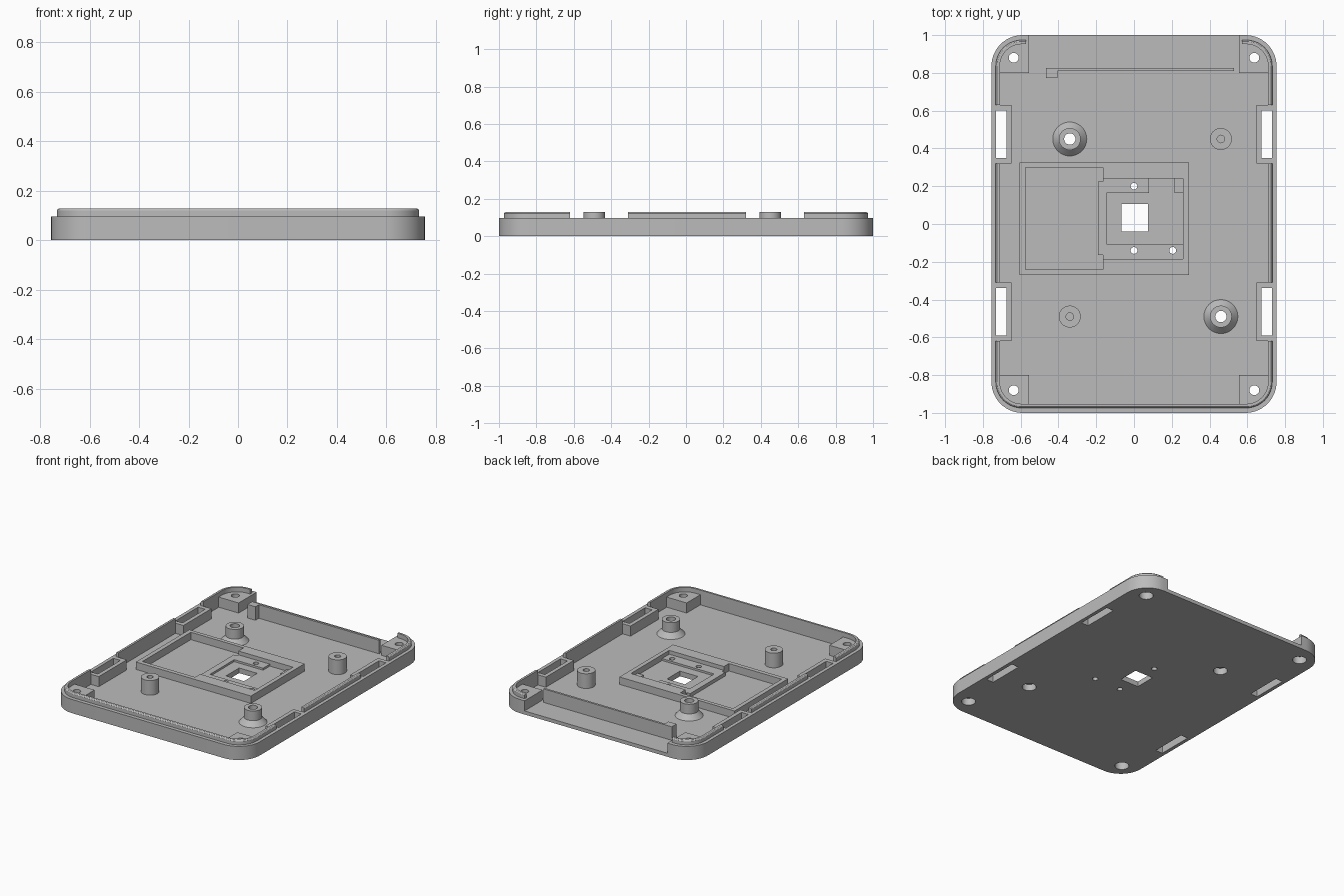
import bpy, bmesh, math

if "Cube" in bpy.data.objects:
    bpy.data.objects.remove(bpy.data.objects["Cube"])

FLOOR, RIM, TOP = 0.025, 0.096, 0.128

grey = bpy.data.materials.new("plain grey")
grey.diffuse_color = (0.5, 0.5, 0.5, 1)
grey.use_nodes = True
grey.node_tree.nodes["Principled BSDF"].inputs["Base Color"].default_value = grey.diffuse_color


def loft(name, rings):
    """Closed solid through a stack of equal-length rings."""
    bm = bmesh.new()
    loops = [[bm.verts.new(p) for p in ring] for ring in rings]
    n = len(loops[0])
    bm.faces.new(loops[0][::-1])
    bm.faces.new(loops[-1])
    for a, b in zip(loops, loops[1:]):
        for i in range(n):
            j = (i + 1) % n
            bm.faces.new((a[i], a[j], b[j], b[i]))
    me = bpy.data.meshes.new(name)
    bm.to_mesh(me)
    bm.free()
    me.materials.append(grey)
    ob = bpy.data.objects.new(name, me)
    bpy.context.collection.objects.link(ob)
    return ob


def box(name, x0, x1, y0, y1, z0, z1):
    return loft(name, [[(x0, y0, z), (x1, y0, z), (x1, y1, z), (x0, y1, z)]
                       for z in (z0, z1)])


def rounded(name, hx, hy, r, levels, seg=10):
    """Rounded rectangle prism; levels are (z, inset)."""
    rings = []
    for z, d in levels:
        ring = []
        for k, (sx, sy) in enumerate(((1, 1), (-1, 1), (-1, -1), (1, -1))):
            for i in range(seg + 1):
                a = math.pi / 2 * (k + i / seg)
                ring.append((sx * (hx - r) + (r - d) * math.cos(a),
                             sy * (hy - r) + (r - d) * math.sin(a), z))
        rings.append(ring)
    return loft(name, rings)


def turned(name, x, y, levels, seg=32):
    """Round solid; levels are (z, radius)."""
    return loft(name, [[(x + r * math.cos(i * math.tau / seg),
                         y + r * math.sin(i * math.tau / seg), z)
                        for i in range(seg)] for z, r in levels])


def cut(ob, *cutters):
    """Subtract the cutters, then delete them."""
    for c in cutters:
        m = ob.modifiers.new("cut", 'BOOLEAN')
        m.operation, m.solver, m.object = 'DIFFERENCE', 'EXACT', c
        dg = bpy.context.evaluated_depsgraph_get()
        dg.update()
        me = bpy.data.meshes.new_from_object(ob.evaluated_get(dg))
        ob.modifiers.clear()
        ob.data = me
        bpy.data.objects.remove(c)
    return ob


def hole(x, y, r, z0=-0.1, z1=0.3):
    return turned("cutter", x, y, [(z0, r), (z1, r)], 24)


SLOTS = ((0.35, 0.60), (-0.59, -0.34))
CORNERS = [(sx, sy) for sx in (-1, 1) for sy in (-1, 1)]
CONED = ((-0.34, 0.45), (0.46, -0.49))
PLAIN = ((0.46, 0.45), (-0.34, -0.49))
PINS = ((0, 0.20), (0, -0.14), (0.205, -0.14))


def window():
    return box("cutter", -0.065, 0.075, -0.04, 0.105, -0.1, 0.3)


def span(s, a, b):
    return sorted((s * a, s * b))


# Tray: hollow leaves corner blocks and side slot housings standing
hollow = rounded("hollow", 0.71, 0.952, 0.115, [(FLOOR, 0), (0.3, 0)])
for sx, sy in CORNERS:
    cut(hollow, box("cutter", *span(sx, 0.555, 0.9), *span(sy, 0.8, 1.1), -0.1, 0.4))
for sx in (-1, 1):
    for y0, y1 in SLOTS:
        cut(hollow, box("cutter", *span(sx, 0.648, 0.9), y0 - 0.03, y1 + 0.03, -0.1, 0.4))

tray = rounded("tray", 0.755, 1.0, 0.165, [(0, 0), (RIM, 0)], 14)
cut(tray, hollow, box("cutter", -0.555, 0.555, 0.85, 1.2, FLOOR, 0.3))
for sx in (-1, 1):
    for y0, y1 in SLOTS:
        cut(tray, box("cutter", *span(sx, 0.676, 0.73), y0, y1, -0.1, 0.3))
for sx, sy in CORNERS:
    x, y = sx * 0.637, sy * 0.88
    cut(tray, hole(x, y, 0.026), hole(x, y, 0.045, -0.1, 0.05))
for x, y in CONED:
    cut(tray, hole(x, y, 0.045, -0.1, 0.2))
for x, y in PINS:
    cut(tray, hole(x, y, 0.018))
cut(tray, window())

# Raised lip, interrupted at the slots and along the open back
lip = rounded("lip", 0.732, 0.974, 0.137,
              [(RIM, 0), (TOP - 0.008, 0), (TOP - 0.003, 0.003), (TOP, 0.008)])
cut(lip, rounded("cutter", 0.71, 0.952, 0.115, [(0, 0), (0.3, 0)]),
    box("cutter", -0.572, 0.572, 0.8, 1.1, 0, 0.3))
for y0, y1 in SLOTS:
    cut(lip, box("cutter", -1, 1, y0 - 0.03, y1 + 0.03, 0, 0.3))

# Screw posts with flared base and countersunk underside
posts = []
for x, y in CONED:
    p = turned("flared_post", x, y, [(FLOOR, 0.09), (0.06, 0.058), (TOP, 0.058)])
    posts.append(cut(p, hole(x, y, 0.03), hole(x, y, 0.045, -0.1, 0.045)))

# Plain posts with a blind pilot hole
for x, y in PLAIN:
    p = turned("plain_post", x, y, [(FLOOR, 0.058), (TOP, 0.058)])
    posts.append(cut(p, hole(x, y, 0.02, 0.05)))

# Inner back wall with its end post
box("back_wall", -0.405, 0.53, 0.81, 0.825, FLOOR, 0.12)
box("back_wall_end", -0.467, -0.405, 0.772, 0.825, FLOOR, 0.12)

# Centre frame: open bay on the left, stepped pocket on the right
frame = box("centre_frame", -0.605, 0.29, -0.27, 0.325, FLOOR, 0.077)
cut(frame,
    box("cutter", -0.575, -0.19, -0.24, 0.298, 0, 0.3),
    box("cutter", -0.2, -0.165, 0.225, 0.298, 0, 0.3),
    box("cutter", -0.2, -0.165, -0.24, -0.165, 0, 0.3),
    box("cutter", -0.195, 0.26, -0.185, 0.24, 0.05, 0.3),
    box("cutter", -0.145, 0.26, -0.105, 0.165, 0.036, 0.3),
    box("cutter", 0.08, 0.215, 0.155, 0.24, 0.036, 0.3),
    window())
for x, y in PINS:
    cut(frame, hole(x, y, 0.018))

# Smooth the curved walls, keep edges crisp
bpy.ops.object.select_all(action='DESELECT')
for ob in [tray, lip] + posts:
    ob.select_set(True)
bpy.context.view_layer.objects.active = tray
bpy.ops.object.shade_smooth_by_angle(angle=math.radians(30))
